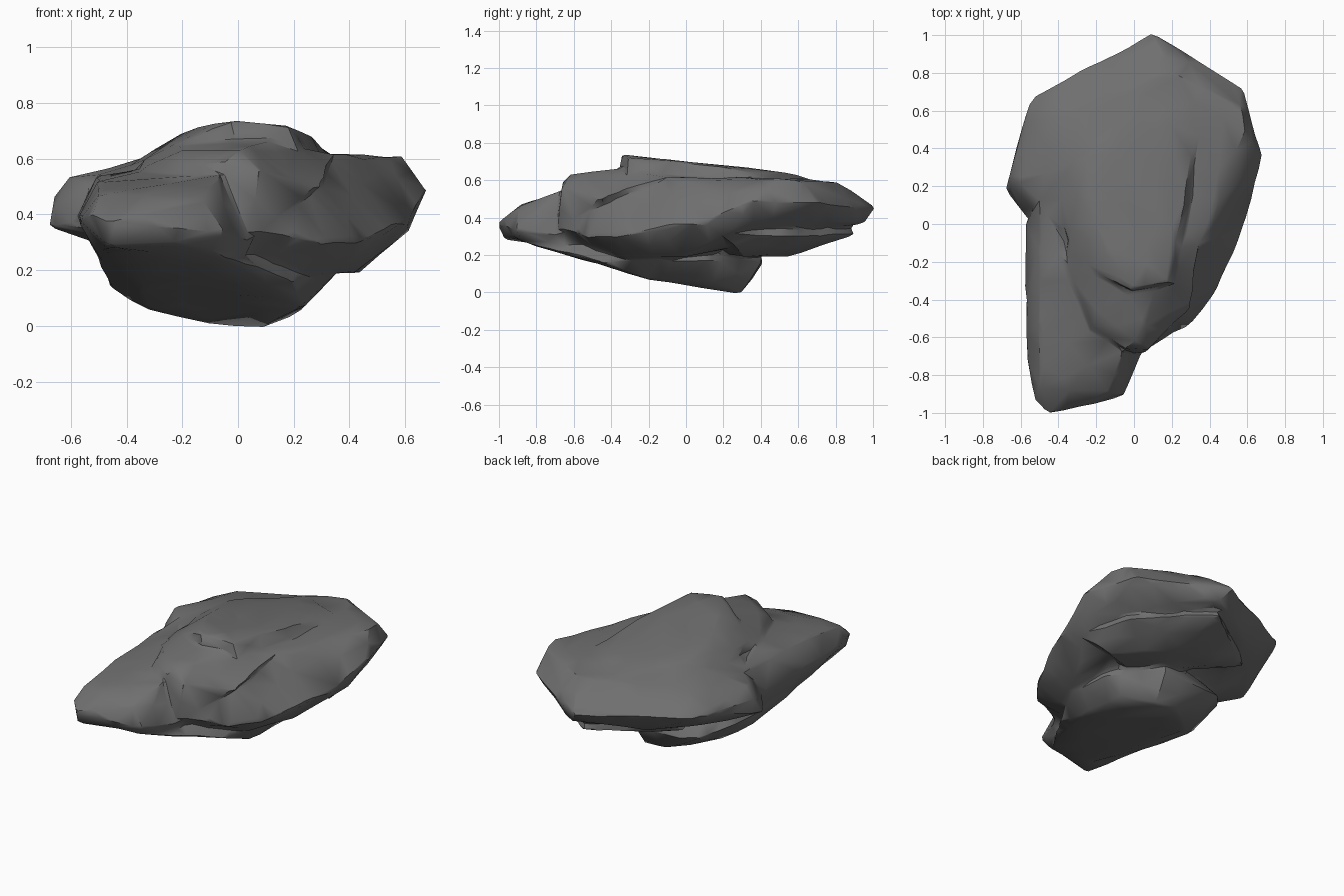
import bpy
import bmesh
from mathutils import noise

cube = bpy.data.objects.get("Cube")
if cube:
    bpy.data.objects.remove(cube, do_unlink=True)

stone = bpy.data.materials.new("dark grey stone")
stone.use_nodes = True
stone_colour = (0.16, 0.16, 0.16, 1.0)
stone.diffuse_color = stone_colour
stone.node_tree.nodes["Principled BSDF"].inputs["Base Color"].default_value = stone_colour


def add_chunk(bm, corners):
    """Add one convex chunk of stone spanned by its corner points."""
    verts = [bm.verts.new(c) for c in corners]
    result = bmesh.ops.convex_hull(bm, input=verts)
    loose = [v for v in result["geom_interior"] if isinstance(v, bmesh.types.BMVert)]
    bmesh.ops.delete(bm, geom=loose, context="VERTS")


def apply_modifiers(obj):
    """Replace the mesh by its modified result."""
    graph = bpy.context.evaluated_depsgraph_get()
    obj.data = bpy.data.meshes.new_from_object(obj.evaluated_get(graph))
    obj.modifiers.clear()


# Broad slab: rim, then top, then underside
slab = [
    (-.55, .67, .47), (.1, 1.015, .45), (.36, .84, .45), (.585, .71, .47),
    (.675, .36, .49), (.61, .05, .37), (.43, -.38, .3), (.3, -.53, .3),
    (.04, -.68, .34), (-.08, -.67, .4), (-.68, .18, .36), (-.66, .25, .46),
    (.1, -.5, .62), (.35, -.1, .61), (.59, .5, .61), (.56, .62, .6),
    (.2, .81, .59), (-.4, .55, .57), (-.61, .22, .53), (-.3, .3, .61),
    (.42, 0, .19), (.3, -.3, .18), (0, -.5, .21), (-.4, .2, .25),
    (.61, .25, .34), (-.45, .5, .33), (.15, .95, .37), (.35, .76, .37),
    (-.25, .72, .33),
]

# Front shelf overhanging the lobe
shelf = [
    (-.34, .05, .59), (-.34, -.28, .57), (-.22, -.56, .57), (-.06, -.66, .59),
    (.08, -.66, .56), (0, -.62, .635), (-.2, -.45, .63), (.1, -.37, .66),
    (-.22, -.05, .66), (.3, -.45, .5), (.35, -.1, .62),
    (-.33, -.25, .48), (-.2, -.57, .48), (.04, -.68, .34), (-.33, .05, .48),
]

# Raised crest, steep in front and sloping away behind
crest = [
    (-.11, -.24, .72), (-.03, -.34, .735), (.18, -.31, .72), (.26, .1, .685),
    (-.21, .02, .69), (-.25, .35, .64), (.2, .55, .64), (0, .7, .59),
    (.35, .55, .6), (-.36, .05, .59), (-.34, -.2, .58), (-.4, .3, .57),
    (0, -.36, .6), (.22, -.31, .6), (.3, .1, .6),
]

# Lower lobe reaching forward on one side
lobe = [
    (-.58, 0, .4), (-.555, -.2, .38), (-.57, -.72, .38), (-.525, -.93, .4),
    (-.45, -1.01, .37), (-.05, -.91, .33), (.05, -.66, .3), (0, -.3, .3),
    (-.5, -.87, .47), (-.13, -.89, .46), (-.07, -.68, .54), (-.5, -.6, .51),
    (-.36, -.2, .56), (-.5, .1, .55), (-.46, -.97, .29), (-.1, -.89, .28),
    (0, -.6, .21), (-.5, -.5, .25), (-.5, 0, .24),
]

# Wedge underneath, sloping down to the back, with a steep side wall
keel = [
    (-.4, -.94, .29), (-.1, -.88, .27), (-.5, -.4, .23), (-.46, -.05, .14),
    (-.31, .1, .05), (-.05, .29, 0), (.08, .29, -.01), (.23, .15, .05),
    (.23, -.2, .07), (.33, -.15, .17), (.33, .1, .17), (.2, -.45, .16),
    (.1, .41, .17), (-.2, .4, .15), (-.35, .36, .17),
    (-.48, .2, .22), (0, -.6, .2), (.1, .3, .35), (-.3, .2, .35),
]

# Layered lip tucked under the back rim
lip = [
    (.1, .91, .3), (.32, .74, .3), (.5, .53, .31), (.57, .2, .31),
    (.44, .3, .19), (.2, .54, .19), (-.1, .76, .3), (-.38, .55, .29),
    (-.1, .5, .22), (.2, .2, .2), (.46, .5, .37), (.1, .86, .36),
    (.3, .3, .4), (-.3, .5, .38),
]

bm = bmesh.new()
for chunk in (slab, shelf, crest, lobe, keel, lip):
    add_chunk(bm, chunk)
bmesh.ops.recalc_face_normals(bm, faces=bm.faces)
mesh = bpy.data.meshes.new("rock")
bm.to_mesh(mesh)
bm.free()
rock = bpy.data.objects.new("rock", mesh)
bpy.context.collection.objects.link(rock)

# Fuse the chunks into a single weathered skin
fuse = rock.modifiers.new("fuse", "REMESH")
fuse.mode = "VOXEL"
fuse.voxel_size = 0.014
wear = rock.modifiers.new("wear", "SMOOTH")
wear.factor = 0.5
wear.iterations = 6
apply_modifiers(rock)

# Gentle lumps over the surface
for v in rock.data.vertices:
    v.co += noise.noise_vector(v.co * 5) * 0.01

# Chip the skin into irregular facets
chip = rock.modifiers.new("chip", "DECIMATE")
chip.ratio = 1100 / (2 * len(rock.data.polygons))
apply_modifiers(rock)

rock.data.materials.clear()
rock.data.materials.append(stone)
bpy.context.view_layer.objects.active = rock
rock.select_set(True)
bpy.ops.object.shade_smooth_by_angle(angle=0.6)
